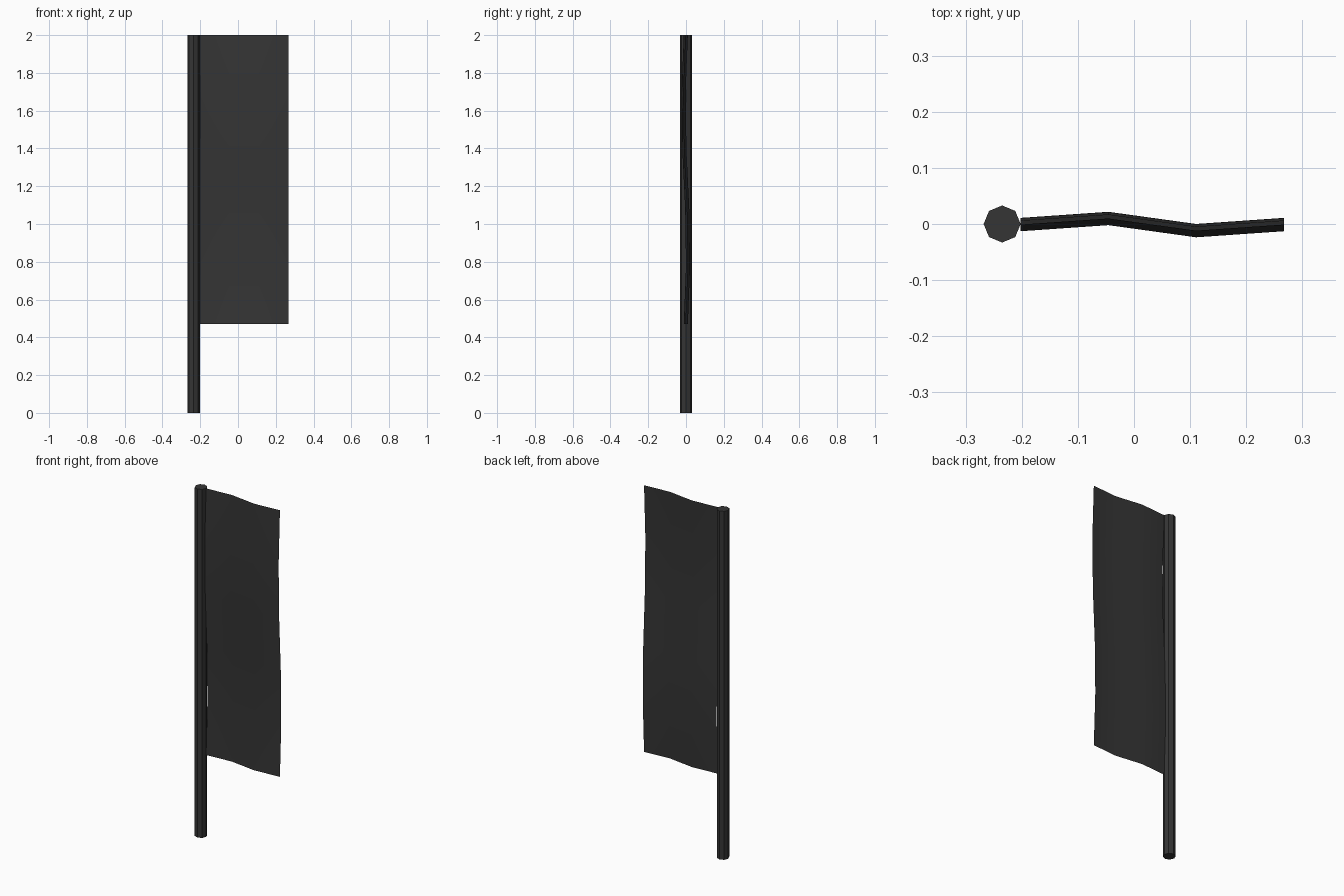
import bpy, bmesh, math

if "Cube" in bpy.data.objects:
    bpy.data.objects.remove(bpy.data.objects["Cube"])

# Octagonal pole
bpy.ops.mesh.primitive_cylinder_add(vertices=8, radius=0.033, depth=2.0,
                                    location=(-0.235, 0, 1.0))
pole = bpy.context.object
pole.name = "pole"

# Thin cloth banner with a gentle ripple along both directions
X0, X1, Z0, Z1 = -0.202, 0.267, 0.47, 2.0
COLS, ROWS, AMP = 3, 5, 0.0125
bm = bmesh.new()
grid = []
for r in range(ROWS + 1):
    v = r / ROWS
    row = []
    for c in range(COLS + 1):
        u = c / COLS
        y = AMP * (math.sin(2 * math.pi * u) + math.sin(2 * math.pi * v)) - 0.001
        row.append(bm.verts.new((X0 + (X1 - X0) * u, y, Z0 + (Z1 - Z0) * v)))
    grid.append(row)
for a, b in zip(grid, grid[1:]):
    for c in range(COLS):
        bm.faces.new((a[c], a[c + 1], b[c + 1], b[c]))
mesh = bpy.data.meshes.new("banner")
bm.to_mesh(mesh)
bm.free()
banner = bpy.data.objects.new("banner", mesh)
bpy.context.collection.objects.link(banner)
for p in mesh.polygons:
    p.use_smooth = True

# Dark charcoal finish
mat = bpy.data.materials.new("charcoal")
mat.diffuse_color = (0.035, 0.035, 0.035, 1)
mat.use_nodes = True
mat.node_tree.nodes["Principled BSDF"].inputs["Base Color"].default_value = mat.diffuse_color
for ob in (pole, banner):
    ob.data.materials.append(mat)
